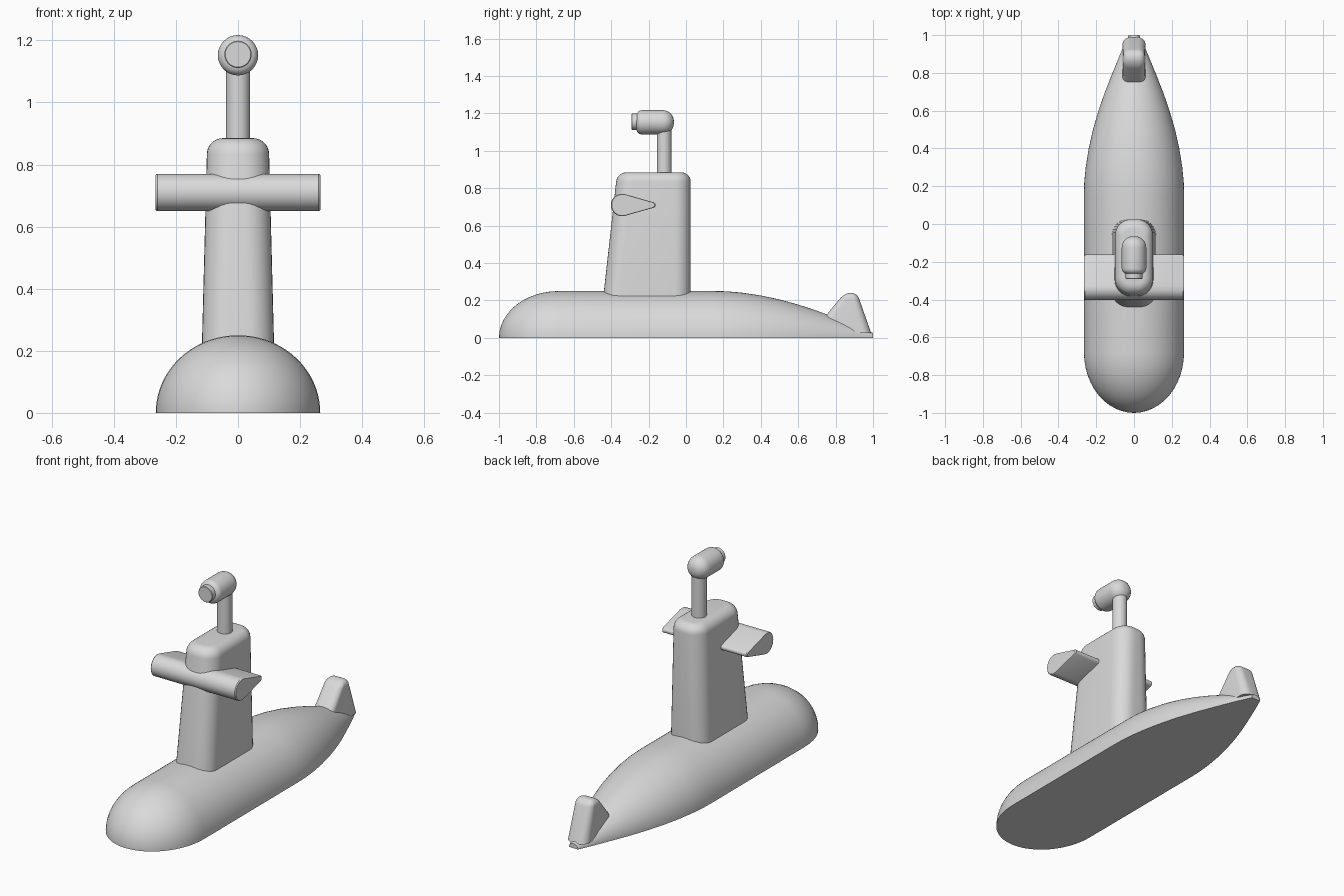
import bpy, bmesh, math

if "Cube" in bpy.data.objects:
    bpy.data.objects.remove(bpy.data.objects["Cube"])

grey = bpy.data.materials.new("plain grey")
grey.diffuse_color = (0.7, 0.7, 0.7, 1)
grey.use_nodes = True
grey.node_tree.nodes["Principled BSDF"].inputs["Base Color"].default_value = grey.diffuse_color


def loft(name, rings, angle=35):
    """Skin a list of closed rings (equal point counts) and cap both ends."""
    bm = bmesh.new()
    rows = [[bm.verts.new(p) for p in ring] for ring in rings]
    n = len(rows[0])
    for a, b in zip(rows, rows[1:]):
        for i in range(n):
            j = (i + 1) % n
            bm.faces.new((a[i], a[j], b[j], b[i]))
    bm.faces.new(rows[0][::-1])
    bm.faces.new(rows[-1])
    bmesh.ops.recalc_face_normals(bm, faces=bm.faces)
    mesh = bpy.data.meshes.new(name)
    bm.to_mesh(mesh)
    bm.free()
    mesh.materials.append(grey)
    ob = bpy.data.objects.new(name, mesh)
    bpy.context.collection.objects.link(ob)
    bpy.ops.object.select_all(action='DESELECT')
    ob.select_set(True)
    bpy.context.view_layer.objects.active = ob
    bpy.ops.object.shade_smooth_by_angle(angle=math.radians(angle))
    return ob


def rounded_ring(w, y0, y1, z, r, seg=8):
    """Horizontal rounded rectangle, half width w, from y0 to y1."""
    r = max(min(r, w - 0.002), 0.004)
    pts = []
    corners = ((w - r, y1 - r), (-w + r, y1 - r), (-w + r, y0 + r), (w - r, y0 + r))
    for k, (cx, cy) in enumerate(corners):
        for i in range(seg + 1):
            a = math.pi / 2 * (k + i / seg)
            pts.append((cx + r * math.cos(a), cy + r * math.sin(a), z))
    return pts


def tapered_block(name, low, high, fillet):
    """Tapered upright block with a rounded top; ends are (w, y0, y1, z, r)."""
    rings = [rounded_ring(*low)]
    for i in range(8):
        a = math.pi / 2 * i / 7
        inset, z = fillet * (1 - math.cos(a)), high[3] - fillet * (1 - math.sin(a))
        t = (z - low[3]) / (high[3] - low[3])
        w, y0, y1, _, r = (p + (q - p) * t for p, q in zip(low, high))
        rings.append(rounded_ring(w - inset, y0 + inset, y1 - inset, z, r - inset))
    return loft(name, rings)


def turned(name, profile, axis, cx, cy, cz, seg=32):
    """Round part from (distance, radius) pairs along y or z."""
    rings = []
    for d, r in profile:
        ring = []
        for i in range(seg):
            a = 2 * math.pi * i / seg
            u, v = r * math.cos(a), r * math.sin(a)
            ring.append((cx + u, cy + d, cz + v) if axis == 'y' else (cx + u, cy + v, cz + d))
        rings.append(ring)
    return loft(name, rings)


# Hull: half-ellipse sections, elliptical nose, tapering stern
W, H, N = 0.265, 0.25, 40
stations = []
for i in range(13):
    a = math.pi / 2 * i / 12
    stations.append((-0.68 - 0.32 * math.cos(a), max(math.sin(a), 0.004)))
stations += [(-0.3, 1), (0, 1), (0.15, 1), (0.22, 0.994), (0.3, 0.965), (0.4, 0.905),
             (0.5, 0.82), (0.6, 0.71), (0.7, 0.58), (0.8, 0.43), (0.9, 0.275),
             (0.96, 0.175), (1.0, 0.105)]
loft("hull", [[(W * s * math.cos(math.pi * i / N), y, H * s * math.sin(math.pi * i / N))
               for i in range(N + 1)] for y, s in stations], 40)

# Conning tower and tail fin
tapered_block("tower", (0.118, -0.45, 0.025, 0.15, 0.085),
              (0.099, -0.368, 0.025, 0.885, 0.085), 0.05)
tapered_block("tail_fin", (0.062, 0.67, 0.99, 0.025, 0.045),
              (0.056, 0.848, 0.915, 0.24, 0.033), 0.03)

# Diving plane: teardrop section running across the tower
section = []
for cy, cz, r, start in ((-0.342, 0.71, 0.06, 75), (-0.177, 0.71, 0.015, -75)):
    span = 210 if start > 0 else 150
    for i in range(17):
        a = math.radians(start + span * i / 16)
        section.append((cy + r * math.cos(a), cz + r * math.sin(a)))
loft("diving_plane", [[(x * k, cy + (y - cy) * s, 0.71 + (z - 0.71) * s) for y, z in section]
                      for cy in (-0.3,)
                      for x, k, s in ((0.265, -1, 0.95), (0.26, -1, 1),
                                      (0.26, 1, 1), (0.265, 1, 0.95))], 30)

# Periscope: post, rounded head and lens
turned("periscope_post", [(0.8, 0.039), (1.15, 0.039)], 'z', 0, -0.117, 0)
head = []
for i in range(7):
    a = math.pi / 2 * i / 6
    head.append((-0.265 + 0.03 * (1 - math.cos(a)), 0.035 + 0.03 * math.sin(a)))
for i in range(9):
    a = math.pi / 2 * i / 8
    head.append((-0.125 + 0.06 * math.sin(a), 0.007 + 0.058 * math.cos(a)))
turned("periscope_head", head, 'y', 0, 0, 1.152)
turned("periscope_lens", [(-0.291, 0.041), (-0.288, 0.044), (-0.25, 0.044)], 'y', 0, 0, 1.155)
